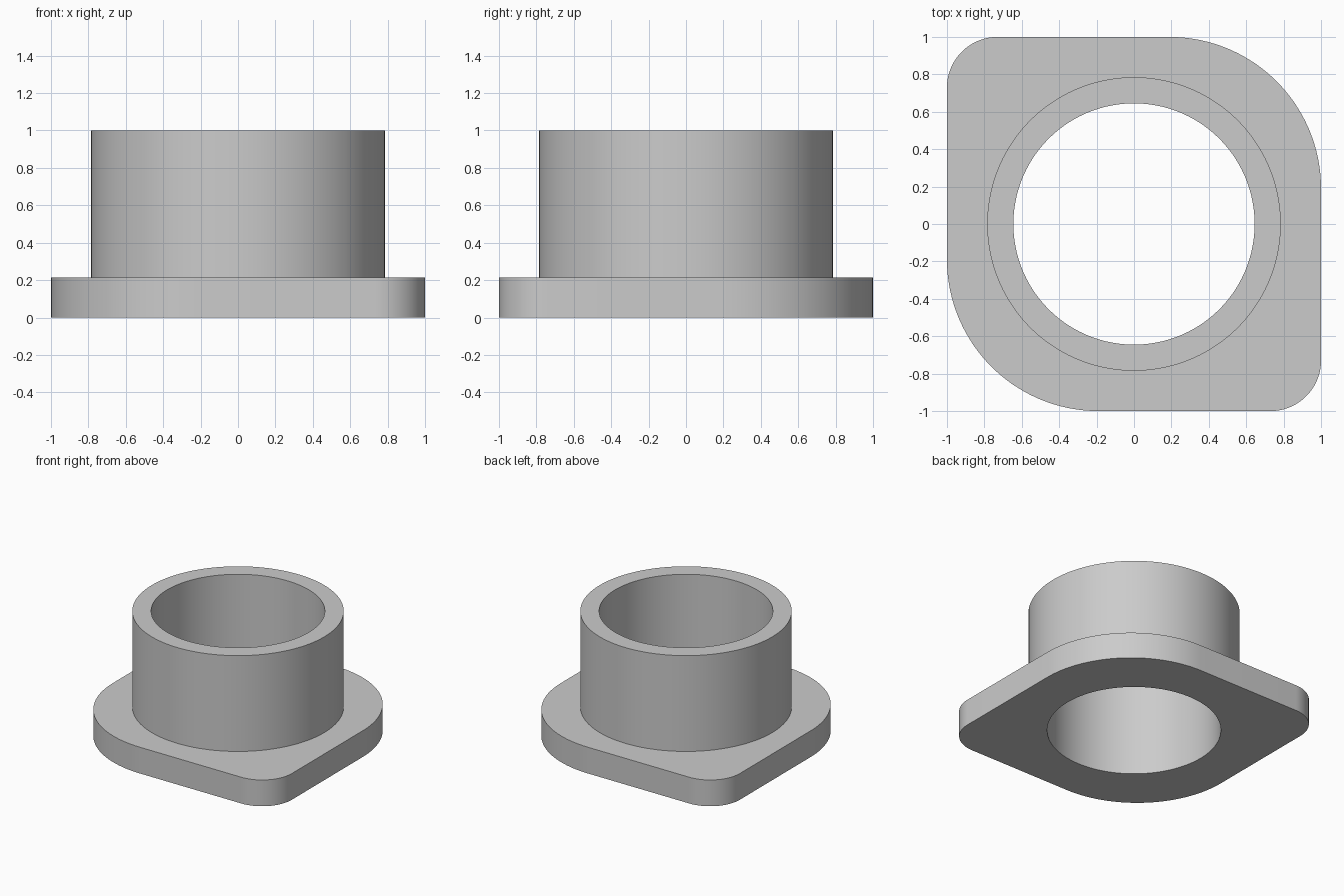
import bpy
import bmesh
from math import cos, sin, pi, radians

if "Cube" in bpy.data.objects:
    bpy.data.objects.remove(bpy.data.objects["Cube"])

STEPS = 32                 # points per quarter turn
HOLE_R, TUBE_R = 0.645, 0.785
FLANGE_TOP, TUBE_TOP = 0.215, 1.0
CORNER_R = (0.81, 0.27)    # alternating large and small flange corners


def circle(r, z):
    n = 4 * STEPS
    return [(r * cos(2 * pi * (i + 0.5) / n), r * sin(2 * pi * (i + 0.5) / n), z)
            for i in range(n)]


def flange_outline(z):
    pts = []
    for q, (sx, sy) in enumerate(((1, 1), (-1, 1), (-1, -1), (1, -1))):
        r = CORNER_R[q % 2]
        for j in range(STEPS):
            a = pi / 2 * (q + j / (STEPS - 1))
            pts.append((sx * (1 - r) + r * cos(a), sy * (1 - r) + r * sin(a), z))
    return pts


# Closed section: bore, flange underside, flange rim, flange top, tube wall, tube lip
sections = [circle(HOLE_R, 0), flange_outline(0), flange_outline(FLANGE_TOP),
            circle(TUBE_R, FLANGE_TOP), circle(TUBE_R, TUBE_TOP), circle(HOLE_R, TUBE_TOP)]

bm = bmesh.new()
rings = [[bm.verts.new(p) for p in s] for s in sections]
for k, a in enumerate(rings):
    b = rings[(k + 1) % len(rings)]
    for i in range(len(a)):
        j = (i + 1) % len(a)
        bm.faces.new((a[i], a[j], b[j], b[i]))
bmesh.ops.recalc_face_normals(bm, faces=bm.faces)

mesh = bpy.data.meshes.new("flanged_sleeve")
bm.to_mesh(mesh)
bm.free()

# Plain grey finish
grey = bpy.data.materials.new("grey")
grey.diffuse_color = (0.6, 0.6, 0.6, 1)
grey.use_nodes = True
grey.node_tree.nodes["Principled BSDF"].inputs["Base Color"].default_value = grey.diffuse_color
mesh.materials.append(grey)

sleeve = bpy.data.objects.new("flanged_sleeve", mesh)
bpy.context.collection.objects.link(sleeve)
bpy.context.view_layer.objects.active = sleeve
sleeve.select_set(True)
bpy.ops.object.shade_smooth_by_angle(angle=radians(30))
